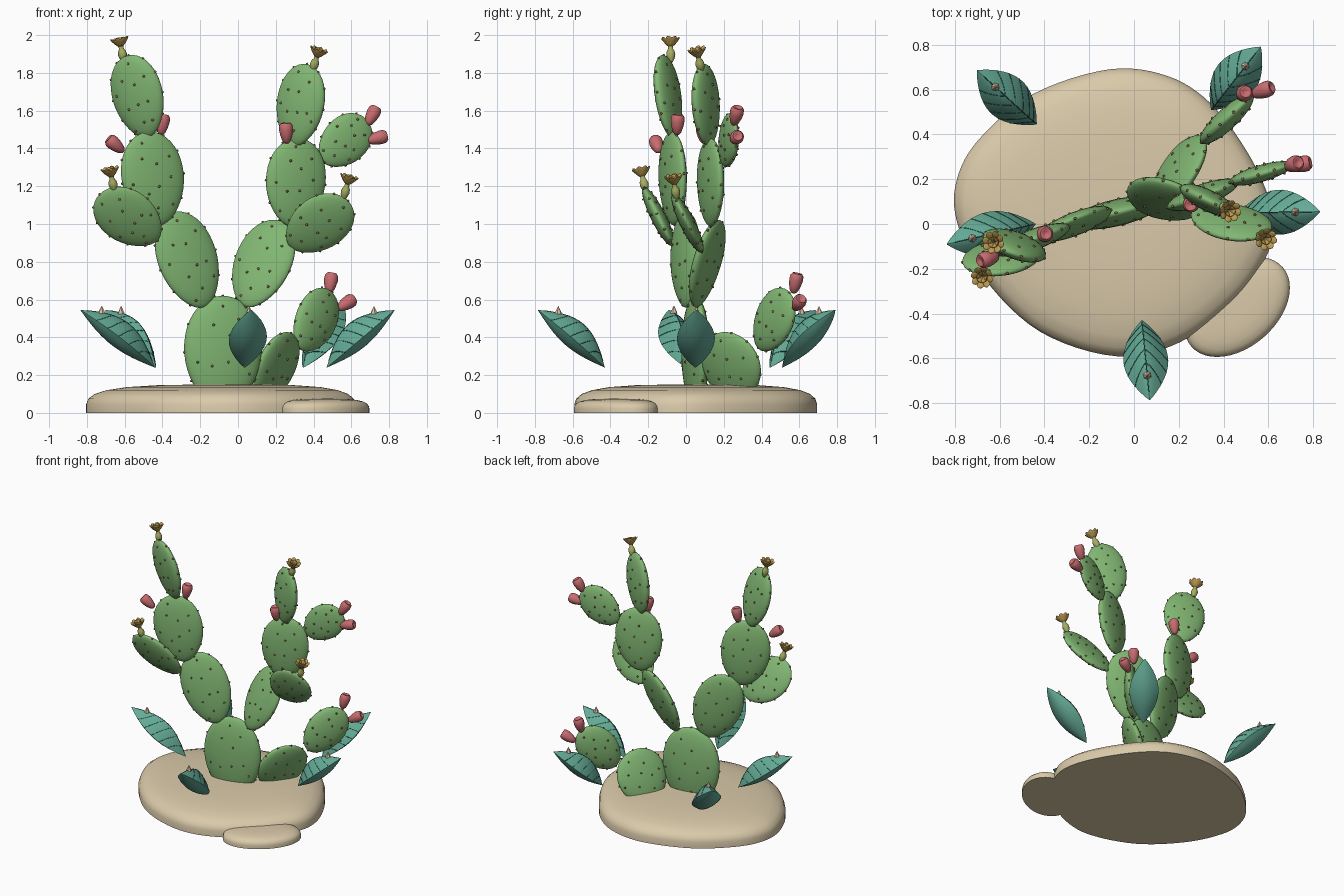
import bpy, bmesh, math, random
from math import sin, cos, pi, radians
from mathutils import Vector, Matrix

random.seed(4)
cube = bpy.data.objects.get("Cube")
if cube:
    bpy.data.objects.remove(cube)


def material(name, *rgb):
    m = bpy.data.materials.new(name)
    m.use_nodes = True
    m.diffuse_color = (*rgb, 1)
    m.node_tree.nodes["Principled BSDF"].inputs["Base Color"].default_value = (*rgb, 1)
    return m


PAD = material("cactus green", .22, .47, .17)
DOT = material("areole brown", .25, .13, .07)
LEAF = material("leaf teal", .13, .41, .31)
VEIN = material("vein dark teal", .03, .13, .10)
SAND = material("sand", .70, .59, .40)
FRUIT = material("fruit pink", .58, .15, .16)
PETAL = material("petal gold", .50, .32, .08)
OVARY = material("flower base yellow green", .38, .42, .12)
THORN = material("thorn cream", .74, .54, .38)


def frame(origin, axis, normal=(.3, 1, .2)):
    """Matrix with z along axis and y near normal."""
    z = Vector(axis).normalized()
    n = Vector(normal)
    y = (n - z * n.dot(z)).normalized()
    rot = Matrix((y.cross(z), y, z)).transposed().to_4x4()
    return Matrix.Translation(origin) @ rot


def finish(name, bm, mat, matrix=Matrix(), angle=50):
    bmesh.ops.recalc_face_normals(bm, faces=bm.faces)
    mesh = bpy.data.meshes.new(name)
    bm.to_mesh(mesh)
    bm.free()
    mesh.materials.append(mat)
    ob = bpy.data.objects.new(name, mesh)
    ob.matrix_world = matrix
    bpy.context.collection.objects.link(ob)
    bpy.ops.object.select_all(action='DESELECT')
    ob.select_set(True)
    bpy.context.view_layer.objects.active = ob
    bpy.ops.object.shade_smooth_by_angle(angle=radians(angle))
    return ob


def loft(name, rings, mat, matrix=Matrix(), angle=50):
    """Skin closed rings of points and cap both ends."""
    bm = bmesh.new()
    rows = [[bm.verts.new(p) for p in ring] for ring in rings]
    for a, b in zip(rows, rows[1:]):
        for i in range(len(a)):
            j = (i + 1) % len(a)
            bm.faces.new((a[i], a[j], b[j], b[i]))
    bm.faces.new(rows[0])
    bm.faces.new(rows[-1])
    return finish(name, bm, mat, matrix, angle)


def lathe(name, profile, mat, matrix, n=16):
    rings = [[(r * cos(2 * pi * i / n), r * sin(2 * pi * i / n), z) for i in range(n)]
             for r, z in profile]
    return loft(name, rings, mat, matrix)


# Sandy ground: outlines lofted through a low dome profile
DOME = ((1, 0), (1, .3), (.985, .5), (.94, .67), (.86, .8), (.72, .91), (.5, .98), (.25, 1), (.03, 1))


def mound(name, outline, height):
    c = sum((Vector(p) for p in outline), Vector((0, 0))) / len(outline)
    loft(name, [[(*(c + (Vector(p) - c) * s), z * height) for p in outline] for s, z in DOME], SAND)


def smooth_loop(pts, steps=6):
    """Closed Catmull-Rom curve through the points."""
    out, n = [], len(pts)
    for i in range(n):
        a, b, c, d = (Vector(pts[(i + k - 1) % n]) for k in range(4))
        for s in range(steps):
            t = s / steps
            out.append(.5 * (2 * b + (c - a) * t + (2 * a - 5 * b + 4 * c - d) * t ** 2
                             + (3 * b - a - 3 * c + d) * t ** 3))
    return out


mound("sand_mound", smooth_loop([
    (-.11, .69), (.15, .66), (.34, .54), (.5, .33), (.6, .12), (.62, -.05), (.56, -.2), (.43, -.36),
    (.2, -.53), (-.08, -.59), (-.42, -.48), (-.67, -.24), (-.79, .01), (-.79, .2), (-.69, .38),
    (-.45, .58)]), .15)
turn = Matrix.Rotation(radians(41), 2)
mound("sand_lobe", [Vector((.46, -.37)) + turn @ Vector((.27 * cos(a * pi / 24), .18 * sin(a * pi / 24)))
                    for a in range(48)], .075)


# Cactus pads: flattened egg shapes dotted with areoles
def pad(name, centre, axis, heading, length, width, lean=0, thick=.095):
    h = radians(heading)
    m = frame(centre, axis, (-sin(h), cos(h), lean))

    def surface(p):
        taper = 1 + .08 * p.z - .08 * p.z ** 2 * (p.z < 0)
        return Vector((p.x * taper * width / 2, p.y * thick / 2, p.z * length / 2))

    bm = bmesh.new()
    bmesh.ops.create_uvsphere(bm, u_segments=32, v_segments=20, radius=1)
    for v in bm.verts:
        v.co = surface(v.co)
    finish(name, bm, PAD, m)
    bm = bmesh.new()
    spots = []
    for side in (-1, 1):
        for i in range(11):
            r, a = .88 * math.sqrt((i + .5) / 11), i * 2.4 + random.uniform(-.25, .25) + side
            spots.append(Vector((r * cos(a), side * math.sqrt(1 - r * r), r * sin(a))))
    spots += [Vector((cos(k * pi / 6), 0, sin(k * pi / 6))) for k in range(12)]
    for s in spots:
        bmesh.ops.create_icosphere(bm, subdivisions=1, radius=.0075,
                                   matrix=Matrix.Translation(surface(s)))
    finish(name + "_areoles", bm, DOT, m)


pad("trunk_pad", (-.08, .05, .32), (0, 0, 1), 13, .60, .42, thick=.12)
pad("right_lower_pad", (-.265, .0, .81), (-.33, -.05, .94), 25, .53, .34)
pad("left_lower_pad", (.13, .11, .79), (.35, .2, .9), -27, .50, .33)
pad("right_middle_pad", (-.45, -.07, 1.24), (-.15, -.05, 1), 20, .50, .35)
pad("right_top_pad", (-.53, -.095, 1.675), (-.22, -.1, .97), -24, .45, .29)
pad("left_middle_pad", (.305, .13, 1.22), (.08, 0, 1), 20, .47, .335)
pad("left_top_pad", (.33, .105, 1.63), (.16, -.08, .98), -26, .44, .275)
pad("left_outer_pad", (.565, .225, 1.44), (.72, .2, .66), 18, .33, .25, thick=.075)
pad("right_front_pad", (-.58, -.145, 1.035), (-.75, -.3, .6), 0, .41, .30, .5, .08)
pad("left_front_pad", (.43, .01, 1.0), (.75, -.3, .6), 0, .41, .30, .5, .08)
pad("back_lower_pad", (.2, .24, .24), (.4, 0, .9), 57, .40, .36, .35)
pad("back_upper_pad", (.41, .465, .49), (.45, .42, .75), 42, .38, .27)

# Prickly fruits
FRUIT_SHAPE = ((.010, -.058), (.022, -.045), (.032, -.015), (.037, .015), (.035, .037),
               (.026, .050), (.018, .050), (.010, .042), (.002, .041))
for i, (place, axis) in enumerate((
        ((.255, .09, 1.485), (-.05, -.1, 1)), ((-.65, -.155, 1.42), (-.7, -.2, .6)),
        ((-.40, -.045, 1.53), (.15, .05, 1)), ((.71, .265, 1.575), (.45, .2, .85)),
        ((.74, .265, 1.455), (.95, .2, .25)), ((.49, .58, .69), (.15, .2, .95)),
        ((.575, .595, .58), (.8, .3, .5)))):
    lathe(f"fruit_{i + 1}", FRUIT_SHAPE, FRUIT, frame(place, axis))


# Flowers: egg-shaped base under two rings of flared petals
def flower(name, base, axis):
    m = frame(base, axis)
    lathe(name + "_base", ((.010, -.01), (.020, .012), (.024, .03), (.021, .048),
                           (.013, .062), (.013, .075), (.004, .08)), OVARY, m)
    bm = bmesh.new()
    for count, tilt, size, lift in ((8, 44, .036, .094), (6, 24, .028, .096)):
        for k in range(count):
            spin = Matrix.Rotation(2 * pi * (k + lift) / count, 4, 'Z')
            lean = Matrix.Rotation(radians(tilt), 4, 'Y')
            shape = Matrix.Translation((0, 0, size)) @ Matrix.Diagonal((.006, .020, size, 1))
            bmesh.ops.create_uvsphere(bm, u_segments=10, v_segments=8, radius=1,
                                      matrix=m @ Matrix.Translation((0, 0, lift - .024))
                                      @ spin @ lean @ shape)
    finish(name + "_petals", bm, PETAL)


flower("right_top_flower", (-.605, -.08, 1.867), (-.2, -.02, .98))
flower("left_top_flower", (.395, .08, 1.815), (.3, -.2, .95))
flower("right_front_flower", (-.655, -.215, 1.18), (-.2, -.2, .95))
flower("left_front_flower", (.56, -.05, 1.14), (.25, -.15, .95))


# Succulent leaves: almond solids with a ridge, veins and a pale thorn
def leaf(name, base, tip):
    a, b = Vector((*base, .24)), Vector((*tip, .545))
    run = b - a
    side = run.cross(Vector((0, 0, 1))).normalized()
    up = side.cross(run).normalized()

    def point(t, s, top):
        bulge = max(sin(pi * t), .01)
        h = .10 * (1 - abs(s) ** 1.4) if top else -.045 * (1 - s * s)
        return a + run * t + side * (s * .1 * bulge ** .85) + up * (h * bulge)

    cross = [i / 5 for i in range(-5, 6)]
    loft(name, [[point(t / 20, s, True) for s in cross] +
                [point(t / 20, -s, False) for s in cross[1:-1]] for t in range(21)], LEAF, angle=35)

    curve = bpy.data.curves.new(name + "_veins", 'CURVE')
    curve.dimensions = '3D'
    curve.bevel_depth = .0022
    curve.bevel_resolution = 0
    paths = [[point(t / 16, 0, True) for t in range(1, 16)]]
    paths += [[point(t + .035 * k, sgn * k / 4, True) for k in range(5)]
              for sgn in (-1, 1) for t in (.12, .26, .40, .54, .68)]
    for path in paths:
        spline = curve.splines.new('POLY')
        spline.points.add(len(path) - 1)
        for p, co in zip(spline.points, path):
            p.co = (*co, 1)
    curve.materials.append(VEIN)
    bpy.context.collection.objects.link(bpy.data.objects.new(name + "_veins", curve))
    lathe(name + "_thorn", ((.019, -.006), (.017, .004), (.001, .036)), THORN,
          frame(point(.8, 0, True), (0, 0, 1)), 6)


leaf("front_leaf", (.035, -.43), (.07, -.785))
leaf("left_leaf", (.47, .05), (.83, .055))
leaf("back_left_leaf", (.345, .51), (.565, .79))
leaf("back_right_leaf", (-.435, .445), (-.70, .685))
leaf("right_leaf", (-.44, .0), (-.835, -.09))
